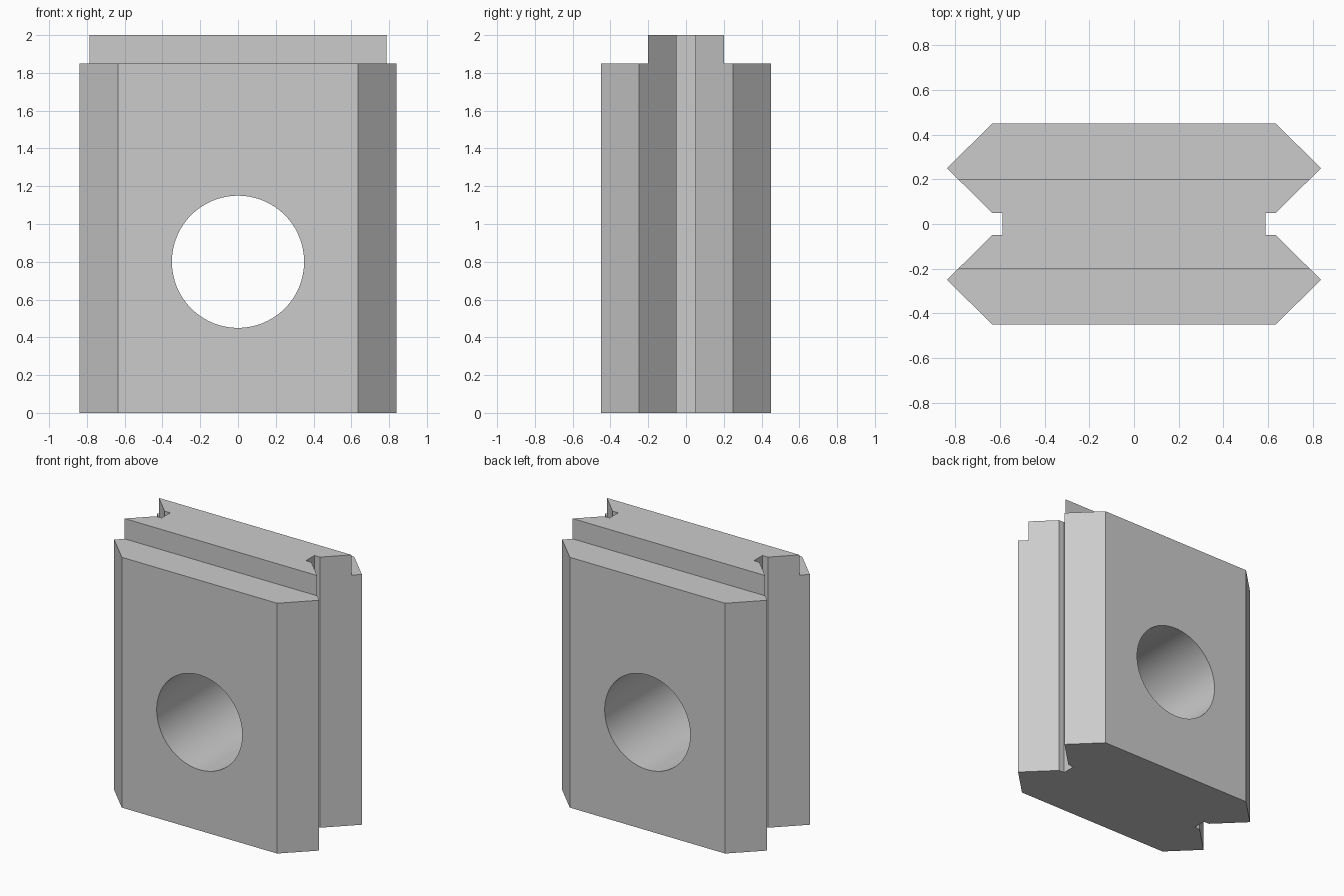
import bpy
import bmesh
import math

cube = bpy.data.objects.get("Cube")
if cube:
    bpy.data.objects.remove(cube, do_unlink=True)

HEIGHT, SHOULDER = 2.0, 1.85
HOLE_RADIUS, HOLE_Z = 0.35, 0.8

grey = bpy.data.materials.new("plain grey")
grey.use_nodes = True
colour = (0.6, 0.6, 0.6, 1)
grey.diffuse_color = colour
grey.node_tree.nodes["Principled BSDF"].inputs["Base Color"].default_value = colour


def extrude_profile(name, points, z0, z1):
    """Closed prism from an outline in the ground plane."""
    bm = bmesh.new()
    face = bm.faces.new([bm.verts.new((x, y, z0)) for x, y in points])
    top = bmesh.ops.extrude_face_region(bm, geom=[face])["geom"]
    verts = [v for v in top if isinstance(v, bmesh.types.BMVert)]
    bmesh.ops.translate(bm, verts=verts, vec=(0, 0, z1 - z0))
    bmesh.ops.recalc_face_normals(bm, faces=bm.faces)
    mesh = bpy.data.meshes.new(name)
    bm.to_mesh(mesh)
    bm.free()
    obj = bpy.data.objects.new(name, mesh)
    obj.data.materials.append(grey)
    bpy.context.collection.objects.link(obj)
    return obj


def cut(target, cutter):
    """Subtract the cutter for good, then drop it."""
    cutter.hide_render = True
    mod = target.modifiers.new("cut", 'BOOLEAN')
    mod.operation = 'DIFFERENCE'
    mod.solver = 'EXACT'
    mod.object = cutter
    bpy.ops.object.select_all(action='DESELECT')
    target.select_set(True)
    bpy.context.view_layer.objects.active = target
    bpy.ops.object.modifier_apply(modifier=mod.name)
    bpy.data.objects.remove(cutter, do_unlink=True)


# Block: one quarter of the outline, mirrored round to all four corners
quarter = [(0.59, 0.05), (0.635, 0.05), (0.838, 0.25), (0.635, 0.45)]
half = quarter + [(-x, y) for x, y in reversed(quarter)]
outline = half + [(-x, -y) for x, y in half]
block = extrude_profile("grooved_block", outline, 0, HEIGHT)

# Shoulders: step cut along the top of the front and back
for side in (-1, 1):
    strip = [(-1, side * 0.2), (1, side * 0.2), (1, side * 0.6), (-1, side * 0.6)]
    cut(block, extrude_profile("shoulder_cutter", strip, SHOULDER, HEIGHT + 0.1))

# Round bore from front to back
bpy.ops.mesh.primitive_cylinder_add(vertices=96, radius=HOLE_RADIUS, depth=2,
                                    location=(0, 0, HOLE_Z),
                                    rotation=(math.pi / 2, 0, 0))
bore = bpy.context.object
bore.name = "bore_cutter"
bore.data.materials.append(grey)
cut(block, bore)

# Smooth bore wall, crisp edges elsewhere
bpy.ops.object.shade_smooth_by_angle(angle=math.radians(30))
